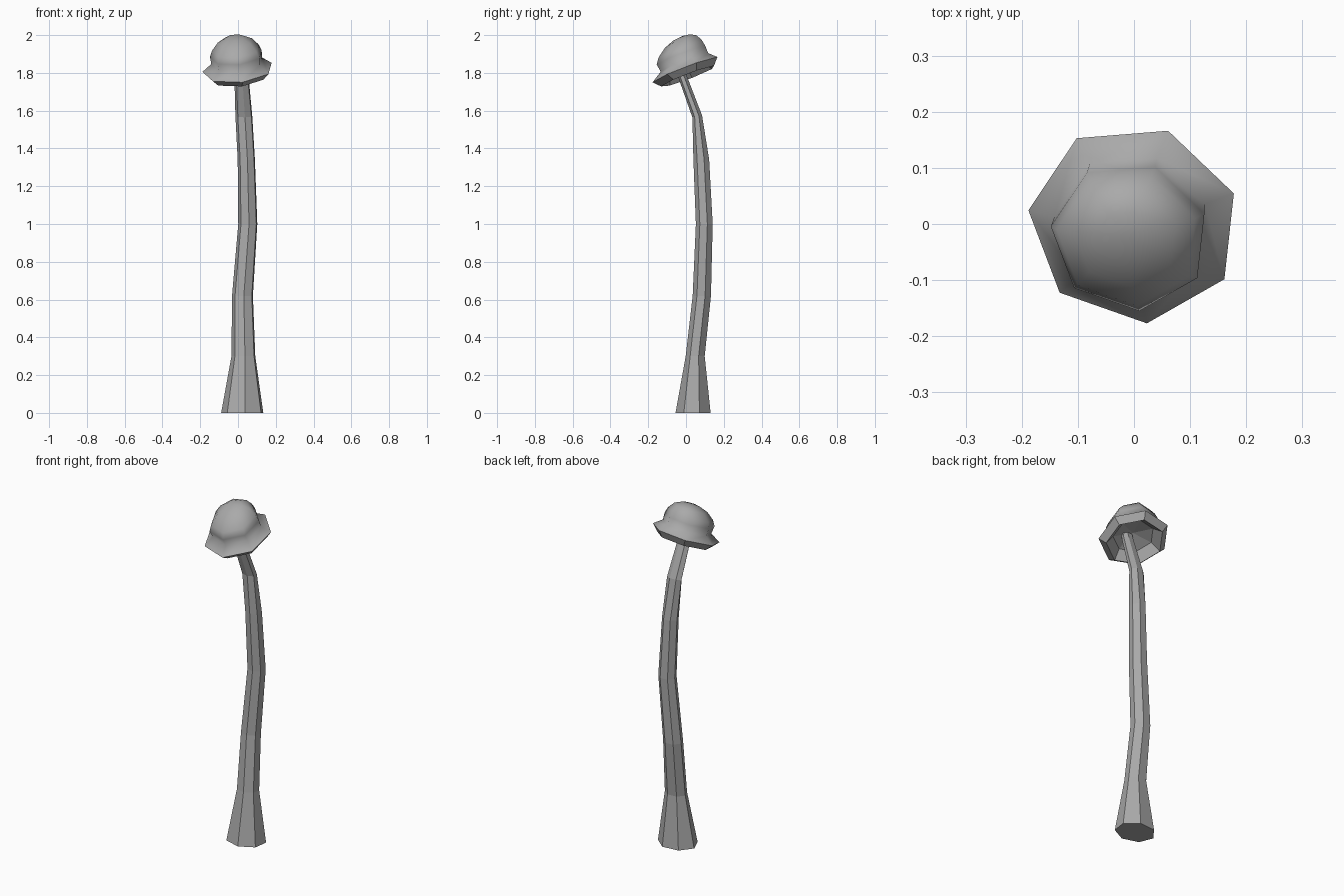
import bpy, bmesh, math
from mathutils import Vector, Matrix

cube = bpy.data.objects.get("Cube")
if cube:
    bpy.data.objects.remove(cube, do_unlink=True)

SIDES = 7
START = math.radians(-84)

grey = bpy.data.materials.new("plain grey")
grey.use_nodes = True
colour = (0.4, 0.4, 0.4, 1)
grey.diffuse_color = colour
grey.node_tree.nodes["Principled BSDF"].inputs["Base Color"].default_value = colour


def add_ring(bm, matrix, rx, ry):
    """Heptagon of vertices in the matrix's xy plane."""
    angles = [START + k * math.tau / SIDES for k in range(SIDES)]
    return [bm.verts.new(matrix @ Vector((rx * math.cos(a), ry * math.sin(a), 0)))
            for a in angles]


def bridge(bm, low, high):
    return [bm.faces.new((low[k], low[(k + 1) % SIDES], high[(k + 1) % SIDES], high[k]))
            for k in range(SIDES)]


def fan(bm, ring, tip):
    return [bm.faces.new((ring[k], ring[(k + 1) % SIDES], tip)) for k in range(SIDES)]


def finish(bm, name):
    bmesh.ops.recalc_face_normals(bm, faces=bm.faces)
    mesh = bpy.data.meshes.new(name)
    bm.to_mesh(mesh)
    bm.free()
    mesh.materials.append(grey)
    obj = bpy.data.objects.new(name, mesh)
    bpy.context.collection.objects.link(obj)
    return obj


# Stem: x, y, z, half width, half depth, forward lean of each section
sections = [
    (0.025, 0.04, 0, 0.115, 0.096, 0),
    (0.03, 0.05, 0.3, 0.065, 0.052, 0),
    (0.025, 0.085, 0.62, 0.057, 0.05, 0),
    (0.053, 0.098, 1.0, 0.052, 0.046, 0),
    (0.045, 0.082, 1.34, 0.047, 0.043, 0.05),
    (0.032, 0.06, 1.57, 0.046, 0.027, 0.2),
    (0.018, -0.025, 1.8, 0.038, 0.023, 0.35),
    (0.016, -0.037, 1.84, 0.036, 0.022, 0.35),
]
bm = bmesh.new()
rings = [add_ring(bm, Matrix.Translation((x, y, z)) @ Matrix.Rotation(lean, 4, 'X'), rx, ry)
         for x, y, z, rx, ry, lean in sections]
for low, high in zip(rings, rings[1:]):
    bridge(bm, low, high)
bm.faces.new(rings[0])
bm.faces.new(rings[-1])
finish(bm, "stem")

# Cap: tilted frame, rings of radius, height and backward shift
up = Vector((-0.1, -0.38, 1)).normalized()
frame = Matrix.Translation((0, 0, 1.815)) @ up.rotation_difference(
    Vector((0, 0, 1))).inverted().to_matrix().to_4x4()


def cap_ring(radius, height, shift):
    return add_ring(bm, frame @ Matrix.Translation((0, shift, height)), radius, radius)


bm = bmesh.new()
rim = cap_ring(0.19, 0, 0)
dome = [(0.139, 0.038, 0.01), (0.142, 0.08, 0.006), (0.128, 0.112, 0.014),
        (0.094, 0.149, 0.03), (0.05, 0.169, 0.04)]
smooth_faces = []
last = rim
for i, values in enumerate(dome):
    ring = cap_ring(*values)
    faces = bridge(bm, last, ring)
    smooth_faces += faces
    last = ring
smooth_faces += fan(bm, last, bm.verts.new(frame @ Vector((0, 0.045, 0.176))))

# Lip and hollow underside
last = rim
for values in [(0.155, -0.036, 0), (0.11, 0.015, 0)]:
    ring = cap_ring(*values)
    bridge(bm, last, ring)
    last = ring
fan(bm, last, bm.verts.new(frame @ Vector((0, 0, 0.04))))

for face in smooth_faces:
    face.smooth = True
for edge in bm.edges:
    if all(v in rim for v in edge.verts):
        edge.smooth = False
finish(bm, "cap")
